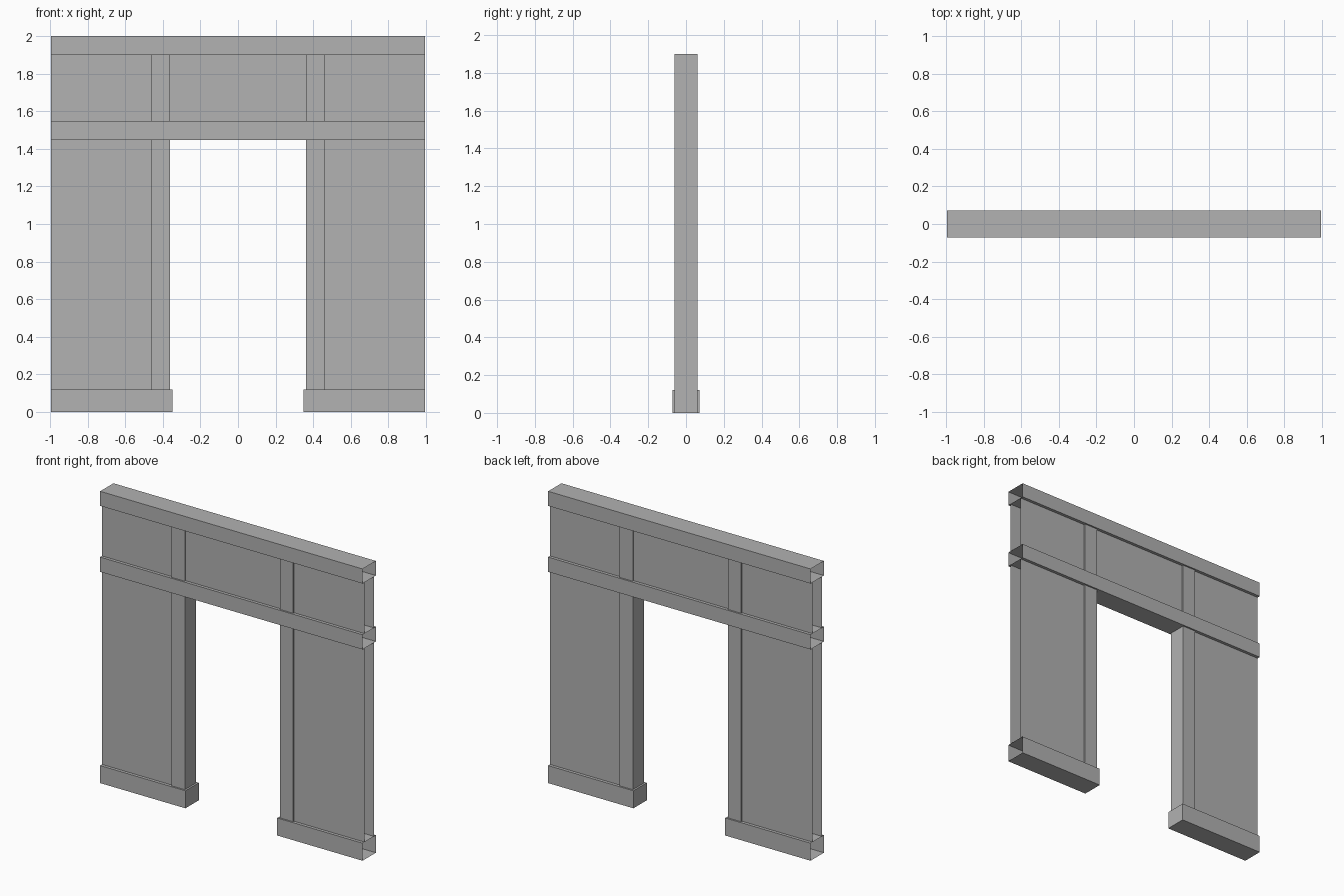
import bpy
import bmesh

if "Cube" in bpy.data.objects:
    bpy.data.objects.remove(bpy.data.objects["Cube"], do_unlink=True)

# One plain grey for everything
grey = bpy.data.materials.new("wall grey")
grey.use_nodes = True
colour = (0.445, 0.445, 0.445, 1)
grey.diffuse_color = colour
grey.node_tree.nodes["Principled BSDF"].inputs["Base Color"].default_value = colour

END = 0.995         # outer ends of the wall section
JAMB = 0.361        # inner face of the posts
POST = 0.461        # outer face of the posts
FOOT = 0.348        # inner end of the baseboards
TRIM = 0.072        # half depth of beams and baseboards
PANEL = 0.051       # half depth of the panels
BASE_TOP, LINTEL, BEAM_TOP, CAP, TOP = 0.12, 1.448, 1.549, 1.9, 2.0


def block(name, x0, x1, half_depth, z0, z1, open_sides=""):
    """Box with the sides named in open_sides (-x, +x, z) left out."""
    bm = bmesh.new()
    bmesh.ops.create_cube(bm, size=1)
    bm.normal_update()
    drop = [f for f in bm.faces
            if (f.normal.x < -0.5 and "-x" in open_sides)
            or (f.normal.x > 0.5 and "+x" in open_sides)
            or (abs(f.normal.z) > 0.5 and "z" in open_sides)]
    for v in bm.verts:
        v.co.x = x1 if v.co.x > 0 else x0
        v.co.y = half_depth if v.co.y > 0 else -half_depth
        v.co.z = z1 if v.co.z > 0 else z0
    bmesh.ops.delete(bm, geom=drop, context="FACES")
    mesh = bpy.data.meshes.new(name)
    bm.to_mesh(mesh)
    bm.free()
    mesh.materials.append(grey)
    obj = bpy.data.objects.new(name, mesh)
    bpy.context.collection.objects.link(obj)
    return obj


# Full-width trims and panel, open at both ends so sections can join up
block("top_beam", -END, END, TRIM, CAP, TOP, "-x +x")
block("lintel_beam", -END, END, TRIM, LINTEL, BEAM_TOP, "-x +x")
block("upper_panel", -END, END, PANEL, BEAM_TOP, CAP, "-x +x z")

# Door posts, side panels and baseboards on each side of the opening
for side, s in (("left", 1), ("right", -1)):
    outer = "+x" if s > 0 else "-x"

    def side_block(part, inner, out, half_depth, z0, z1, open_sides=""):
        x0, x1 = sorted((s * inner, s * out))
        block(f"{side}_{part}", x0, x1, half_depth, z0, z1, open_sides)

    side_block("door_post", JAMB, POST, 0.061, 0, CAP)
    side_block("side_panel", POST, END, PANEL, BASE_TOP, LINTEL, "-x +x z")
    side_block("baseboard", FOOT, END, TRIM, 0, BASE_TOP, outer)
